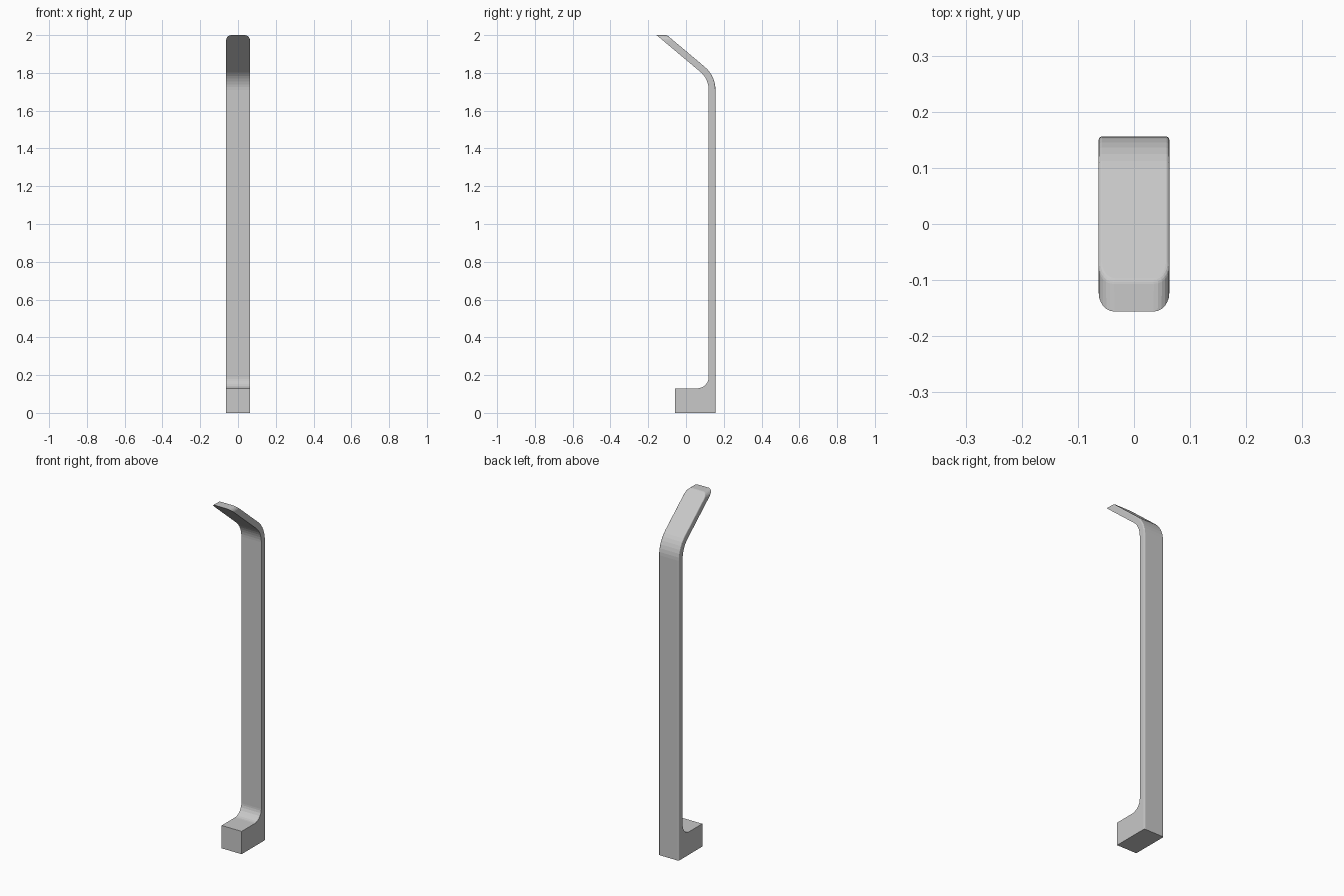
import bpy, bmesh, math
from mathutils import Vector

cube = bpy.data.objects.get("Cube")
if cube:
    bpy.data.objects.remove(cube, do_unlink=True)

HALF_W = 0.063
BACK, INNER = 0.156, 0.12      # rear and front planes of the upright
TIP_FRONT, TIP_BACK, TOP = -0.156, -0.101, 2.0
SLOPE = math.tan(math.radians(40))


def fillet(prev, corner, nxt, radius, steps=7):
    """Points of an arc that rounds a profile corner."""
    c = Vector(corner)
    a, b = (Vector(prev) - c).normalized(), (Vector(nxt) - c).normalized()
    half = math.acos(a.dot(b)) / 2
    centre = c + (a + b).normalized() * (radius / math.sin(half))
    tangent = radius / math.tan(half)
    start, end = c + a * tangent - centre, c + b * tangent - centre
    return [centre + start.lerp(end, i / steps).normalized() * radius
            for i in range(steps + 1)]


# Side profile: foot block, upright, sloping lip
foot_front, foot_top = -0.057, 0.13
tip_in, tip_out = (TIP_FRONT, TOP), (TIP_BACK, TOP)
bend_in = (INNER, TOP - (INNER - TIP_FRONT) * SLOPE)
bend_out = (BACK, TOP - (BACK - TIP_BACK) * SLOPE)
foot_corner = (INNER, foot_top)
profile = [(foot_front, 0), (BACK, 0)]
profile += fillet((BACK, 0), bend_out, tip_out, 0.16)
profile += [tip_out, tip_in]
profile += fillet(tip_in, bend_in, foot_corner, 0.125)
profile += fillet(bend_in, foot_corner, (foot_front, foot_top), 0.06)
profile += [(foot_front, foot_top)]

# Extrude the profile across the width
bm = bmesh.new()
side = bm.faces.new([bm.verts.new((-HALF_W, p[0], p[1])) for p in profile])
ext = bmesh.ops.extrude_face_region(bm, geom=[side], use_keep_orig=True)
moved = [g for g in ext["geom"] if isinstance(g, bmesh.types.BMVert)]
bmesh.ops.translate(bm, verts=moved, vec=(2 * HALF_W, 0, 0))
bmesh.ops.recalc_face_normals(bm, faces=bm.faces)

# Round the two corners of the lip
corners = [e for e in bm.edges
           if all(v.co.z > TOP - 0.001 for v in e.verts)
           and abs(e.verts[0].co.x - e.verts[1].co.x) < 0.001]
bmesh.ops.bevel(bm, geom=corners, offset=0.028, offset_type='OFFSET',
                segments=6, profile=0.5, affect='EDGES')
bm.normal_update()

# Soften the rim of the rear surface
rim = [e for e in bm.edges
       if sum(f.normal.y > 0.5 and abs(f.normal.x) < 0.01 for f in e.link_faces) == 1
       and max(v.co.z for v in e.verts) > 0.01]
bmesh.ops.bevel(bm, geom=rim, offset=0.006, offset_type='OFFSET',
                segments=3, profile=0.5, affect='EDGES', clamp_overlap=True)
bmesh.ops.recalc_face_normals(bm, faces=bm.faces)

mesh = bpy.data.meshes.new("bent_post")
bm.to_mesh(mesh)
bm.free()
post = bpy.data.objects.new("bent_post", mesh)
bpy.context.collection.objects.link(post)

# Plain grey finish
grey = bpy.data.materials.new("light_grey")
grey.use_nodes = True
grey.diffuse_color = (0.58, 0.58, 0.58, 1)
grey.node_tree.nodes["Principled BSDF"].inputs["Base Color"].default_value = (0.58, 0.58, 0.58, 1)
mesh.materials.append(grey)
